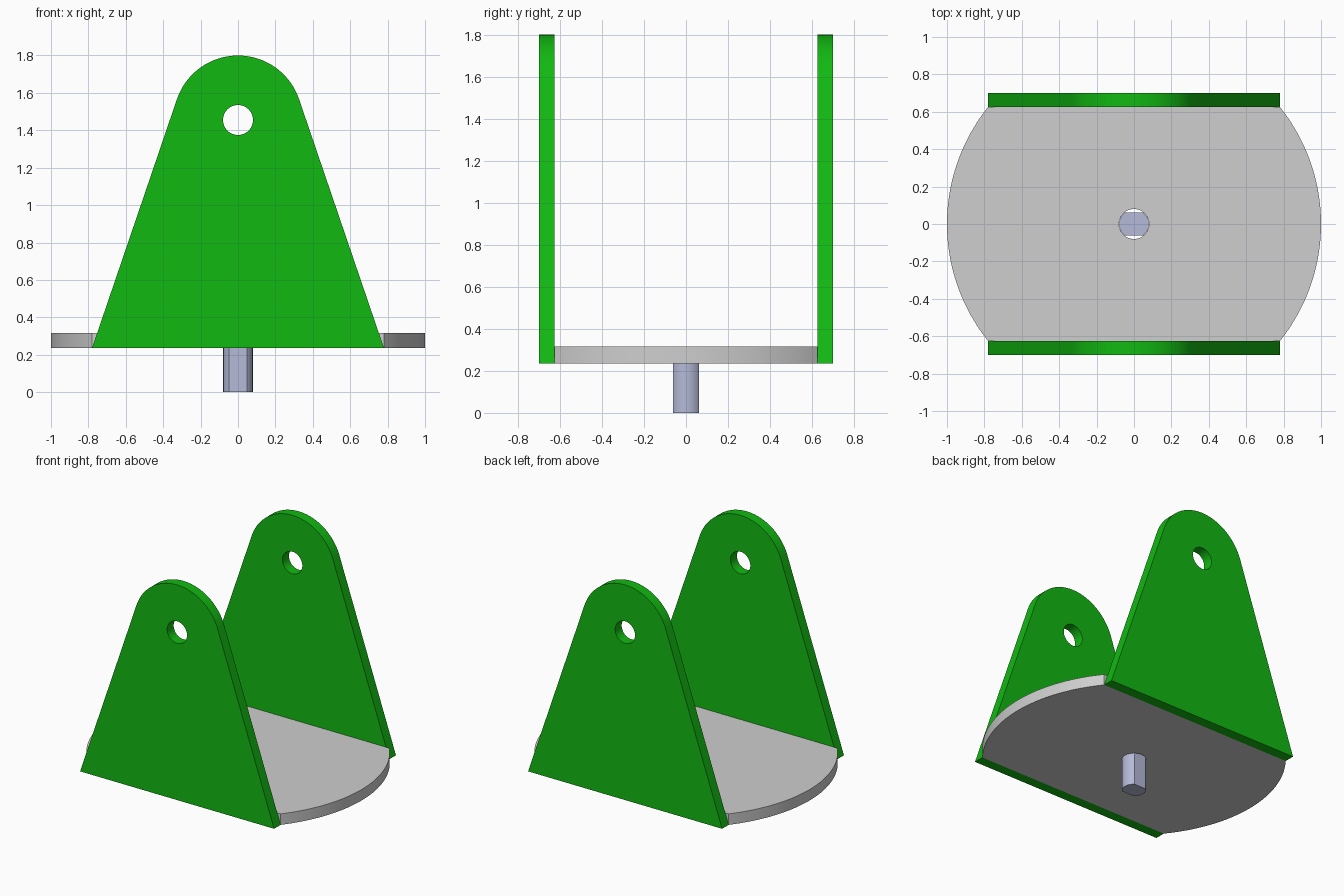
import bpy, bmesh, math

if "Cube" in bpy.data.objects:
    bpy.data.objects.remove(bpy.data.objects["Cube"], do_unlink=True)


def material(name, rgb):
    m = bpy.data.materials.new(name)
    m.use_nodes = True
    m.diffuse_color = (*rgb, 1)
    m.node_tree.nodes["Principled BSDF"].inputs["Base Color"].default_value = (*rgb, 1)
    return m


GREEN = material("green paint", (0.006, 0.48, 0.006))
GREY = material("light grey", (0.62, 0.62, 0.62))
STEEL = material("blue grey steel", (0.46, 0.49, 0.68))

BASE_Z, THICK = 0.235, 0.08
INNER_Y, OUTER_Y = 0.625, 0.70
HOLE_R = 0.08


def arc(radius, start, end, n, cx=0.0, cy=0.0):
    return [(cx + radius * math.cos(start + (end - start) * i / n),
             cy + radius * math.sin(start + (end - start) * i / n)) for i in range(n + 1)]


def flattened_circle(radius, flat, n):
    """Circle cut by two flats at y = +-flat."""
    a = math.asin(flat / radius)
    return arc(radius, -a, a, n) + arc(radius, math.pi - a, math.pi + a, n)


def extrude(name, loops, to3d, low, high, mat):
    """Extrude an outline, with optional hole loops, between two levels."""
    bm = bmesh.new()
    edges = []
    for loop in loops:
        vs = [bm.verts.new(to3d(u, v, low)) for u, v in loop]
        edges += [bm.edges.new((vs[i], vs[(i + 1) % len(vs)])) for i in range(len(vs))]
    bmesh.ops.triangle_fill(bm, use_beauty=True, use_dissolve=False, edges=edges)
    bmesh.ops.recalc_face_normals(bm, faces=bm.faces)
    ret = bmesh.ops.extrude_face_region(bm, geom=bm.faces[:], use_keep_orig=True)
    top = [g for g in ret["geom"] if isinstance(g, bmesh.types.BMVert)]
    a, b = to3d(0, 0, low), to3d(0, 0, high)
    bmesh.ops.translate(bm, verts=top, vec=[q - p for p, q in zip(a, b)])
    bmesh.ops.recalc_face_normals(bm, faces=bm.faces)
    me = bpy.data.meshes.new(name)
    bm.to_mesh(me)
    bm.free()
    me.materials.append(mat)
    ob = bpy.data.objects.new(name, me)
    bpy.context.collection.objects.link(ob)
    bpy.ops.object.select_all(action="DESELECT")
    ob.select_set(True)
    bpy.context.view_layer.objects.active = ob
    bpy.ops.object.shade_smooth_by_angle(angle=math.radians(15))
    return ob


def flat(u, v, w):
    return (u, v, w)


def upright(u, v, w):
    return (u, w, v)


# Round base plate trimmed by the two side plates, with a centre bore
bore = arc(HOLE_R, 0, 2 * math.pi, 48)[:-1]
extrude("base_plate", [flattened_circle(1.0, INNER_Y, 40), bore],
        flat, BASE_Z, BASE_Z + THICK, GREY)

# Shaft with two flats, seated in the bore
extrude("shaft", [flattened_circle(HOLE_R - 0.001, 0.0625, 16)],
        flat, 0, BASE_Z + THICK, STEEL)

# Upright ears: straight sides tangent to a rounded top, with a pivot hole
pivot_z, top_r = 1.455, 0.345
half_w = math.sqrt(1 - INNER_Y ** 2)
drop = pivot_z - BASE_Z
tangent = math.acos(top_r / math.hypot(half_w, drop)) - math.atan2(drop, half_w)
outline = ([(-half_w, BASE_Z), (half_w, BASE_Z)]
           + arc(top_r, tangent, math.pi - tangent, 40, 0, pivot_z))
pivot = arc(HOLE_R, 0, 2 * math.pi, 48, 0, pivot_z)[:-1]
for name, side in (("front_ear", -1), ("back_ear", 1)):
    extrude(name, [outline, pivot], upright, side * INNER_Y, side * OUTER_Y, GREEN)
